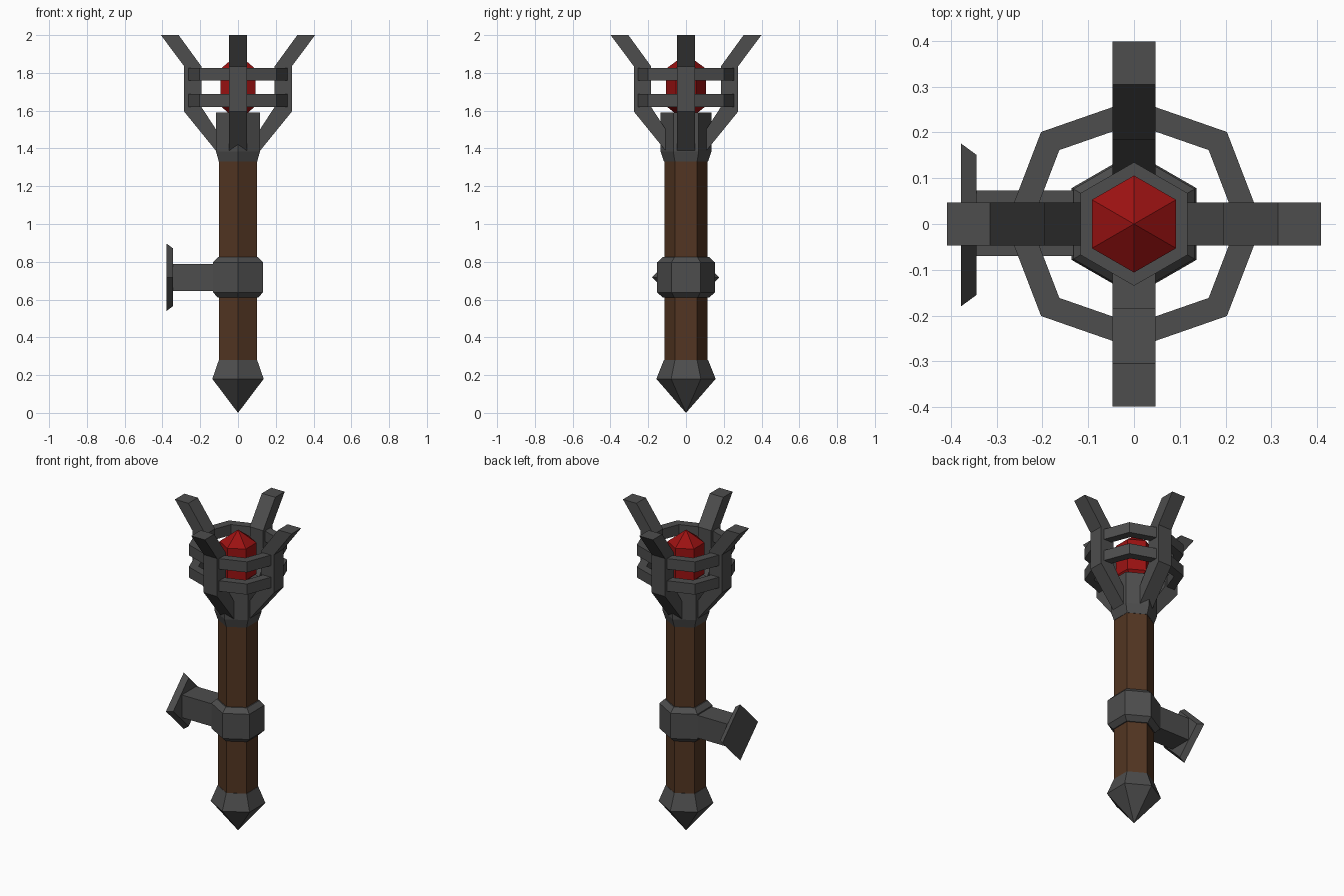
import bpy, bmesh, math
from mathutils import Matrix

if "Cube" in bpy.data.objects:
    bpy.data.objects.remove(bpy.data.objects["Cube"])


def material(name, color):
    m = bpy.data.materials.new(name)
    m.diffuse_color = (*color, 1)
    m.use_nodes = True
    m.node_tree.nodes["Principled BSDF"].inputs["Base Color"].default_value = m.diffuse_color
    return m


IRON = material("dark iron", (0.075, 0.075, 0.075))
WOOD = material("brown wood", (0.085, 0.036, 0.016))
RED = material("red crystal", (0.33, 0.006, 0.006))


def finish(name, bm, mat):
    bmesh.ops.recalc_face_normals(bm, faces=bm.faces)
    me = bpy.data.meshes.new(name)
    bm.to_mesh(me)
    bm.free()
    me.materials.append(mat)
    ob = bpy.data.objects.new(name, me)
    bpy.context.collection.objects.link(ob)
    return ob


def hex_stack(name, profile, mat):
    """Six-sided turned solid from (radius, z) pairs, corners on the y axis."""
    bm = bmesh.new()
    rings = []
    for r, z in profile:
        if r == 0:
            rings.append([bm.verts.new((0, 0, z))] * 6)
        else:
            angles = [math.radians(30 + 60 * i) for i in range(6)]
            rings.append([bm.verts.new((r * math.cos(a), r * math.sin(a), z)) for a in angles])
    for lo, hi in zip(rings, rings[1:]):
        for i in range(6):
            j = (i + 1) % 6
            bm.faces.new(list(dict.fromkeys((lo[i], lo[j], hi[j], hi[i]))))
    for ring, (r, z) in ((rings[0], profile[0]), (rings[-1], profile[-1])):
        if r:
            bm.faces.new(ring)
    return finish(name, bm, mat)


# Handle, pointed foot, band, cup and crystal
hex_stack("handle", [(0.115, 0.26), (0.115, 1.35)], WOOD)
hex_stack("pointed_foot", [(0, 0), (0.157, 0.18), (0.117, 0.28)], IRON)
hex_stack("handle_band", [(0.122, 0.61), (0.153, 0.638), (0.153, 0.797), (0.122, 0.825)], IRON)
hex_stack("cup", [(0.117, 1.33), (0.135, 1.385), (0.135, 1.59)], IRON)
hex_stack("crystal", [(0, 1.54), (0.106, 1.625), (0.106, 1.822), (0, 1.9)], RED)

# Four bent prongs around the crystal
PRONG = [(0.09, 1.355), (0.285, 1.595), (0.285, 1.835), (0.408, 2.0),
         (0.314, 2.0), (0.194, 1.835), (0.194, 1.62), (0.09, 1.46)]
for k, side in enumerate(("right", "back", "left", "front")):
    shift = -0.009 * (k % 2)
    bm = bmesh.new()
    sides = [[bm.verts.new((x + shift, y, z)) for x, z in PRONG] for y in (-0.047, 0.047)]
    # faces run along the bent bar as quads, then close both ends
    for s in sides:
        for i in range(3):
            bm.faces.new((s[i], s[i + 1], s[6 - i], s[7 - i]))
    for i in range(8):
        j = (i + 1) % 8
        bm.faces.new((sides[0][i], sides[0][j], sides[1][j], sides[1][i]))
    bm.transform(Matrix.Rotation(math.pi / 2 * k, 4, 'Z'))
    finish("prong_" + side, bm, IRON)

# Two eight-sided hoops joining the prongs
for name, z0, z1 in (("lower_hoop", 1.62, 1.687), ("upper_hoop", 1.76, 1.827)):
    bm = bmesh.new()
    loops = []
    for r, z in ((0.28, z0), (0.28, z1), (0.225, z1), (0.225, z0)):
        loops.append([bm.verts.new((r * math.cos(math.pi / 4 * i),
                                    0.97 * r * math.sin(math.pi / 4 * i) if i % 4 == 2
                                    else r * math.sin(math.pi / 4 * i), z)) for i in range(8)])
    # 45 degree corners sit slightly further out
    for loop in loops:
        for v in loop[1::2]:
            v.co.x *= 1.025
            v.co.y *= 1.015
    for a in range(4):
        lo, hi = loops[a], loops[(a + 1) % 4]
        for i in range(8):
            j = (i + 1) % 8
            bm.faces.new((lo[i], lo[j], hi[j], hi[i]))
    finish(name, bm, IRON)

# Wall bracket arm
bm = bmesh.new()
bmesh.ops.create_cube(bm, size=1)
bm.transform(Matrix.Translation((-0.225, 0.002, 0.718)) @ Matrix.Diagonal((0.25, 0.143, 0.143, 1)))
finish("bracket_arm", bm, IRON)

# Diamond wall plate with bevelled rim, wide side against the wall
bm = bmesh.new()
bmesh.ops.create_cone(bm, cap_ends=True, segments=4, radius1=0.178, radius2=0.153, depth=0.034)
top = max(bm.verts, key=lambda v: v.co.x)
spin = -math.atan2(top.co.y, top.co.x)
bm.transform(Matrix.Translation((-0.361, -0.002, 0.718))
             @ Matrix.Rotation(math.pi / 2, 4, 'Y') @ Matrix.Rotation(spin, 4, 'Z'))
finish("wall_plate", bm, IRON)
